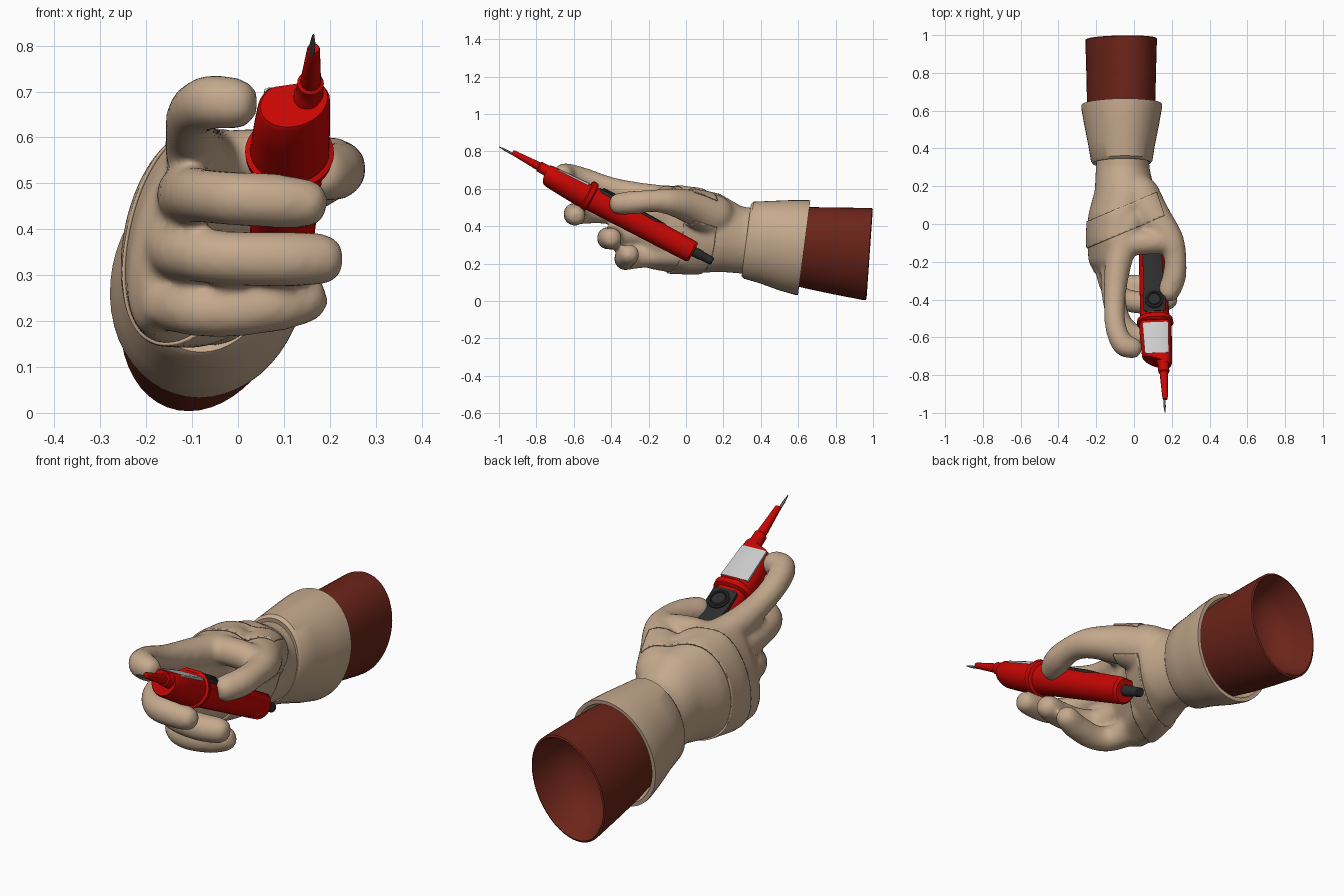
import bpy, bmesh, math
from mathutils import Vector, Matrix

if "Cube" in bpy.data.objects:
    bpy.data.objects.remove(bpy.data.objects["Cube"])


def material(name, rgb):
    m = bpy.data.materials.new(name)
    m.diffuse_color = (*rgb, 1)
    m.use_nodes = True
    m.node_tree.nodes["Principled BSDF"].inputs["Base Color"].default_value = m.diffuse_color
    return m


TAN = material("glove_tan", (0.56, 0.40, 0.27))
MAROON = material("sleeve_maroon", (0.15, 0.018, 0.01))
RED = material("probe_red", (0.58, 0.002, 0.001))
BLACK = material("rubber_black", (0.025, 0.025, 0.025))
GREY = material("panel_grey", (0.56, 0.56, 0.56))
STEEL = material("needle_steel", (0.1, 0.1, 0.1))


def finish(bm, name, mat, angle=35):
    bmesh.ops.recalc_face_normals(bm, faces=bm.faces)
    me = bpy.data.meshes.new(name)
    bm.to_mesh(me)
    bm.free()
    ob = bpy.data.objects.new(name, me)
    bpy.context.collection.objects.link(ob)
    me.materials.append(mat)
    smooth(ob, angle)
    return ob


def smooth(ob, angle=35):
    bpy.ops.object.select_all(action='DESELECT')
    ob.select_set(True)
    bpy.context.view_layer.objects.active = ob
    bpy.ops.object.shade_smooth_by_angle(angle=math.radians(angle))


def loft(bm, rings):
    """Skin a list of equal-length point rings and cap both ends."""
    loops = [[bm.verts.new(p) for p in r] for r in rings]
    n = len(loops[0])
    for a, b in zip(loops, loops[1:]):
        for i in range(n):
            j = (i + 1) % n
            bm.faces.new((a[i], a[j], b[j], b[i]))
    bm.faces.new(loops[0])
    bm.faces.new(loops[-1])


def oval(c, u, v, ru, rv, n=40):
    c, u, v = Vector(c), Vector(u).normalized(), Vector(v).normalized()
    return [c + u * (ru * math.cos(2 * math.pi * i / n)) + v * (rv * math.sin(2 * math.pi * i / n))
            for i in range(n)]


def finger(bm, pts, steps=4):
    """Blunt-ended tube through (x, y, z, radius) points."""
    p = [Vector(q) for q in pts]
    p = [2 * p[0] - p[1]] + p + [2 * p[-1] - p[-2]]
    path = []
    for a, b, c, d in zip(p, p[1:], p[2:], p[3:]):
        for k in range(steps):
            t = k / steps
            path.append(0.5 * (2 * b + (c - a) * t + (2 * a - 5 * b + 4 * c - d) * t * t
                               + (3 * b - a - 3 * c + d) * t ** 3))
    path.append(p[-2])
    v, rings, last = Vector((0, 0, 1)), [], len(path) - 1
    for i, q in enumerate(path):
        t = (path[min(i + 1, last)].xyz - path[max(i - 1, 0)].xyz).normalized()
        v = (v - t * v.dot(t)).normalized()
        caps = [0]
        if i == 0:
            caps = [-80, -60, -40, -20, 0]
        elif i == last:
            caps = [0, 20, 40, 60, 80]
        for g in caps:
            g = math.radians(g)
            r = q[3] * math.cos(g) ** 0.7
            rings.append(oval(q.xyz + t * (q[3] * math.sin(g)), t.cross(v), v, r, r, 18))
    loft(bm, rings)


# gloved hand: lofted palm plus fingers, fused and smoothed
bm = bmesh.new()
palm = [(0.42, -0.06, 0.32, 0.135, 0.17, 0), (0.30, -0.06, 0.325, 0.142, 0.18, 0.05),
        (0.18, -0.05, 0.365, 0.157, 0.21, 0.1), (0.05, -0.09, 0.375, 0.15, 0.23, 0.15),
        (-0.08, -0.125, 0.38, 0.118, 0.235, 0.2), (-0.2, -0.14, 0.385, 0.085, 0.22, 0.27),
        (-0.27, -0.135, 0.385, 0.05, 0.185, 0.27)]
loft(bm, [oval((cx, y, cz), (math.cos(t), 0, -math.sin(t)), (math.sin(t), 0, math.cos(t)), ru, rv)
          for y, cx, cz, ru, rv, t in palm])
digits = {
    "index": [(-0.03, 0, 0.53, .08), (-0.085, -0.22, 0.56, .07), (-0.102, -0.4, 0.606, .057),
              (-0.098, -0.54, 0.655, .056), (-0.06, -0.635, 0.677, .06), (-0.015, -0.655, 0.675, .058)],
    "middle": [(-0.08, -0.1, 0.47, .08), (-0.112, -0.3, 0.474, .067), (-0.085, -0.49, 0.474, .06),
               (-0.01, -0.585, 0.467, .06), (0.08, -0.595, 0.462, .06), (0.14, -0.59, 0.457, .055)],
    "ring": [(-0.08, -0.05, 0.36, .08), (-0.14, -0.22, 0.36, .067), (-0.1, -0.365, 0.347, .061),
             (-0.01, -0.41, 0.337, .06), (0.1, -0.415, 0.335, .061), (0.172, -0.4, 0.335, .058)],
    "little": [(-0.09, -0.02, 0.25, .075), (-0.145, -0.17, 0.245, .065), (-0.11, -0.29, 0.228, .059),
               (-0.03, -0.325, 0.222, .058), (0.08, -0.32, 0.235, .059), (0.138, -0.305, 0.248, .056)],
    "thumb": [(0.03, 0.14, 0.46, .115), (0.1, 0.04, 0.5, .095), (0.19, -0.08, 0.53, .073),
              (0.218, -0.18, 0.535, .06), (0.213, -0.28, 0.526, .063), (0.188, -0.35, 0.52, .06)],
    "web": [(-0.06, -0.1, 0.55, .065), (0.03, -0.1, 0.555, .065), (0.11, -0.095, 0.55, .065),
            (0.17, -0.1, 0.54, .06)],
}
for points in digits.values():
    finger(bm, points)
hand = finish(bm, "gloved_hand", TAN)
rm = hand.modifiers.new("fuse", 'REMESH')
rm.mode, rm.voxel_size = 'VOXEL', 0.013
sm = hand.modifiers.new("soften", 'SMOOTH')
sm.factor, sm.iterations = 0.5, 10
deps = bpy.context.evaluated_depsgraph_get()
fused = bpy.data.meshes.new_from_object(hand.evaluated_get(deps))
hand.modifiers.clear()
hand.data = fused
if not fused.materials:
    fused.materials.append(TAN)
smooth(hand, 80)

# strap over the back of the hand, cut from the hand surface
bm = bmesh.new()
bm.from_mesh(fused)
slope = Vector((-0.17, 0.40, 0)).normalized()
for co, no in (((-0.25, -0.13, 0), -slope), ((-0.25, 0.01, 0), slope),
               ((0.14, 0.1, 0), Vector((1, 0.35, 0)).normalized())):
    bmesh.ops.bisect_plane(bm, geom=bm.verts[:] + bm.edges[:] + bm.faces[:], plane_co=co,
                           plane_no=no, clear_outer=True)
strap = finish(bm, "hand_strap", TAN, 60)
so = strap.modifiers.new("thickness", 'SOLIDIFY')
so.thickness, so.offset = 0.007, 1

# flared glove cuff with a folded rim
X, V = (1, 0, 0), (0.08, 0.13, 1)
cuff = [(0.335, 0.325, 0.12, 0.15), (0.322, 0.325, 0.152, 0.195), (0.335, 0.325, 0.162, 0.208),
        (0.42, 0.315, 0.176, 0.222), (0.53, 0.298, 0.198, 0.244), (0.615, 0.286, 0.213, 0.256),
        (0.632, 0.285, 0.213, 0.256), (0.632, 0.285, 0.195, 0.238), (0.56, 0.29, 0.17, 0.21)]
bm = bmesh.new()
loft(bm, [oval((-0.065, y, z), X, V, rx, rz, 48) for y, z, rx, rz in cuff])
finish(bm, "glove_cuff", TAN)

# sleeve, hollow at the open end
sleeve = [(0.55, 0.295, 0.165, 0.205), (0.65, 0.285, 0.178, 0.22), (0.80, 0.268, 0.181, 0.235),
          (0.955, 0.252, 0.185, 0.249), (0.978, 0.25, 0.185, 0.25), (0.982, 0.25, 0.178, 0.241),
          (0.965, 0.252, 0.172, 0.23), (0.88, 0.263, 0.155, 0.2), (0.83, 0.272, 0.12, 0.155),
          (0.8, 0.28, 0.07, 0.09), (0.79, 0.282, 0.02, 0.025)]
bm = bmesh.new()
loft(bm, [oval((-0.068, y, z), X, (0.16, 0.07, 1), rx, rz, 48) for y, z, rx, rz in sleeve])
finish(bm, "jacket_sleeve", MAROON, 50)

# probe frame: local z runs from the rear end to the tip, local y faces up
REAR, TIP = Vector((0.085, 0.04, 0.265)), Vector((0.135, -1.0, 0.82))
d = (TIP - REAR).normalized()
xl = (Vector(X) - d * d.x).normalized()
yl = d.cross(xl)
FRAME = Matrix.Translation(REAR) @ Matrix((xl, yl, d)).transposed().to_4x4()


def probe_part(name, mat, rings, angle=35):
    bm = bmesh.new()
    loft(bm, rings)
    bm.transform(FRAME)
    return finish(bm, name, mat, angle)


def d_ring(t, rx, ry, flat=0.62, slant=0):
    """Round-bottomed section with a flat top."""
    n = 32
    a = [2 * math.pi * i / n for i in range(n)]
    return [(rx * math.cos(q), ry * min(math.sin(q), flat), t + slant * rx * math.cos(q)) for q in a]


def round_part(name, mat, profile, cx=0, cy=0, n=24):
    probe_part(name, mat, [oval((cx, cy, t), X, (0, 1, 0), r, r, n) for t, r in profile])


def plate(name, mat, rows):
    """Thin bar from rows of (t, half width, bottom, top)."""
    probe_part(name, mat, [[(-w, b, t), (w, b, t), (w, h, t), (w - .008, h + .004, t),
                            (-w + .008, h + .004, t), (-w, h, t)] for t, w, b, h in rows])


# handle, guard and head
probe_part("probe_handle", RED, [d_ring(t, a, b, 0.82) for t, a, b in
           [(0, .052, .058), (0.012, .062, .066), (0.3, .071, .07), (0.63, .078, .074)]])
probe_part("finger_guard", RED, [d_ring(t, a, b, 0.92) for t, a, b in
           [(0.613, .078, .074), (0.62, .094, .086), (0.643, .097, .089), (0.653, .08, .076)]])
probe_part("probe_head", RED, [d_ring(0.63, .087, .08, .75), d_ring(0.76, .083, .073, .75, .1),
                               d_ring(0.863, .078, .066, .75, .3), d_ring(0.875, .072, .06, .75, .35)])
plate("display_panel", GREY, [(0.667, .069, .03, .057), (0.845, .063, .03, .047)])

# black control pad with its round button
plate("control_pad", BLACK, [(0.2, .035, .03, .056), (0.26, .052, .03, .058), (0.47, .053, .03, .06),
                             (0.5, .06, .03, .061), (0.585, .06, .03, .061), (0.6, .05, .03, .059)])
bm = bmesh.new()
loft(bm, [oval((0, h, 0.535), X, (0, 0, 1), r, r, 28) for h, r in
          [(.05, .05), (.07, .05), (.074, .046), (.074, .039), (.068, .037), (.068, .034), (.075, .03)]])
bm.transform(FRAME)
finish(bm, "control_button", BLACK)

# nozzle, needle and cable stub
round_part("nozzle", RED, [(0.84, .034), (0.89, .034), (0.896, .03), (0.943, .029), (0.948, .022),
                           (0.963, .022), (1.03, .018), (1.1, .014), (1.105, .012)], .033, .012)
round_part("needle", STEEL, [(1.08, .006), (1.145, .006), (1.181, .002)], .029, .004, 12)
round_part("cable_stub", BLACK, [(-0.115, .018), (-0.11, .022), (-0.05, .023), (-0.045, .026),
                                 (0.01, .027)], 0, 0, 20)
